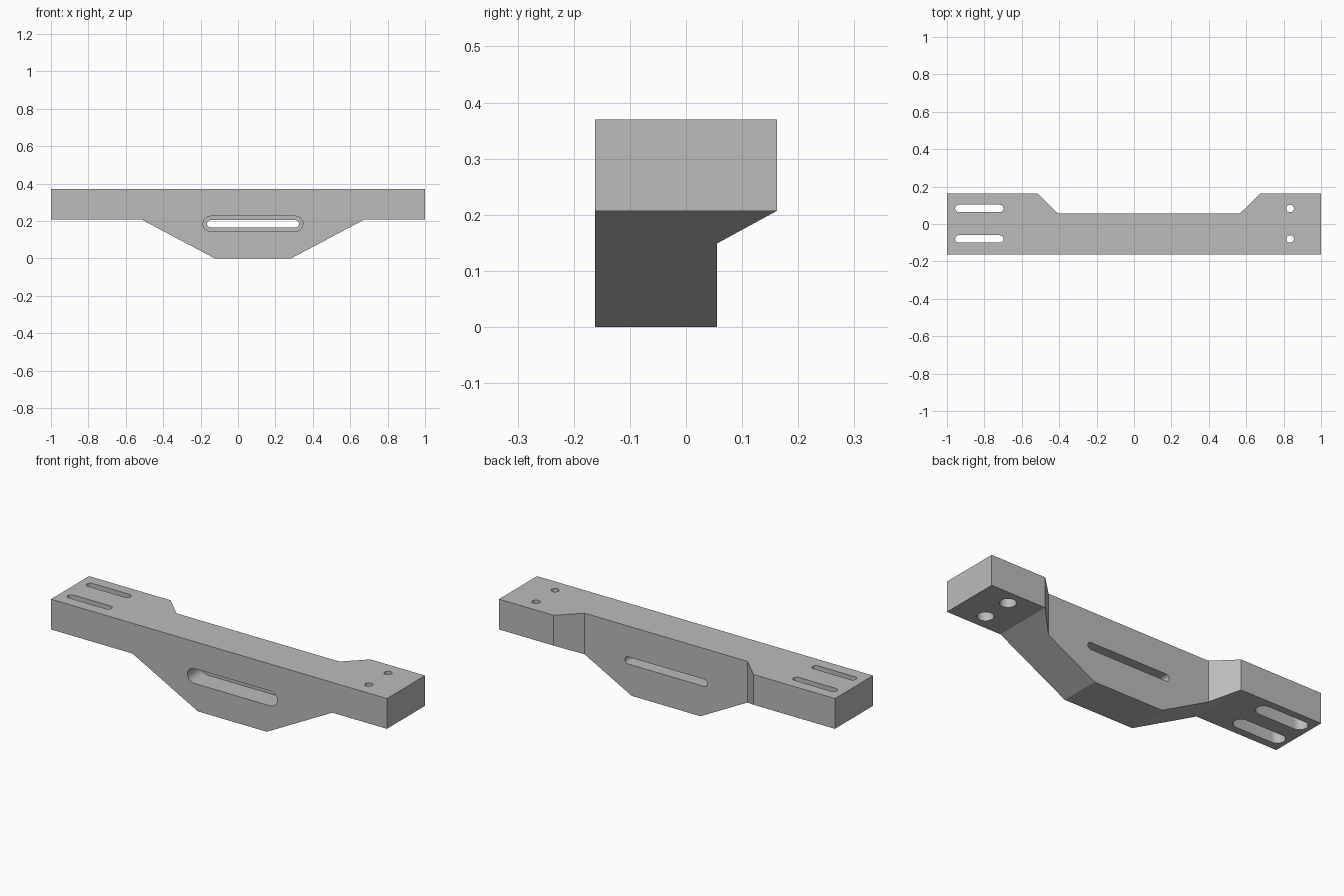
import bpy
import math
from mathutils import Matrix, Vector

if "Cube" in bpy.data.objects:
    bpy.data.objects.remove(bpy.data.objects["Cube"], do_unlink=True)

grey = bpy.data.materials.new("plain grey")
grey.use_nodes = True
GREY = (0.5, 0.5, 0.5, 1)
grey.diffuse_color = GREY
grey.node_tree.nodes["Principled BSDF"].inputs["Base Color"].default_value = GREY

FRONT, BACK, TOP, ARM = -0.162, 0.162, 0.37, 0.207
WEB = 0.055      # back face of the thin middle
MID = 0.08       # centre of the middle section


def prism(name, outline, low, high, axis):
    """Extrude a 2D outline along z, or along y for an (x, z) outline."""
    n = len(outline)
    place = (lambda u, v, w: (u, v, w)) if axis == "z" else (lambda u, v, w: (u, w, v))
    verts = [place(u, v, w) for w in (low, high) for u, v in outline]
    faces = [tuple(range(n))[::-1], tuple(range(n, 2 * n))]
    faces += [(i, (i + 1) % n, (i + 1) % n + n, i + n) for i in range(n)]
    if axis == "y":
        faces = [f[::-1] for f in faces]
    mesh = bpy.data.meshes.new(name)
    mesh.from_pydata(verts, [], faces)
    mesh.materials.append(grey)
    obj = bpy.data.objects.new(name, mesh)
    bpy.context.collection.objects.link(obj)
    return obj


def rounded_slot(u, v, half, radius, steps=16):
    """Outline of a slot with round ends; half equal to radius gives a circle."""
    points = []
    for side, start in ((1, -math.pi / 2), (-1, math.pi / 2)):
        for i in range(steps + 1):
            if half == radius and i == steps:
                continue
            a = start + math.pi * i / steps
            points.append((u + side * (half - radius) + radius * math.cos(a),
                           v + radius * math.sin(a)))
    return points


def combine(body, tool, operation):
    tool.hide_render = True
    mod = body.modifiers.new(operation.lower(), "BOOLEAN")
    mod.operation = operation
    mod.solver = "EXACT"
    mod.object = tool
    bpy.ops.object.select_all(action="DESELECT")
    bpy.context.view_layer.objects.active = body
    body.select_set(True)
    bpy.ops.object.modifier_apply(modifier=mod.name)
    bpy.data.objects.remove(tool, do_unlink=True)


# Bar with a tapered belly
bracket = prism("mounting_bracket", [
    (-1, ARM), (MID - 0.595, ARM), (MID - 0.205, 0), (MID + 0.205, 0),
    (MID + 0.595, ARM), (1, ARM), (1, TOP), (-1, TOP)], FRONT, BACK, "y")

# Relief across the back of the middle section
relief = prism("back_relief", [
    (MID - 0.485, WEB), (MID + 0.485, WEB), (MID + 0.595, BACK),
    (MID + 0.595, 0.3), (MID - 0.595, 0.3), (MID - 0.595, BACK)], -0.1, 0.5, "z")
combine(bracket, relief, "DIFFERENCE")

# Middle slot, counterbored from the front
combine(bracket, prism("slot", rounded_slot(MID, 0.185, 0.246, 0.019), -0.3, 0.3, "y"), "DIFFERENCE")
combine(bracket, prism("bore", rounded_slot(MID, 0.185, 0.267, 0.04), -0.3, FRONT + 0.115, "y"), "DIFFERENCE")

# End slots and round holes, counterbored from below
for y in (-0.08, 0.083):
    for x, half in ((-0.827, 0.129), (0.835, 0.02)):
        combine(bracket, prism("hole", rounded_slot(x, y, half, 0.02), -0.1, 0.5, "z"), "DIFFERENCE")
        combine(bracket, prism("bore", rounded_slot(x, y, half + 0.02, 0.04), -0.1, ARM + 0.087, "z"), "DIFFERENCE")

bpy.ops.object.shade_smooth_by_angle(angle=math.radians(25))
